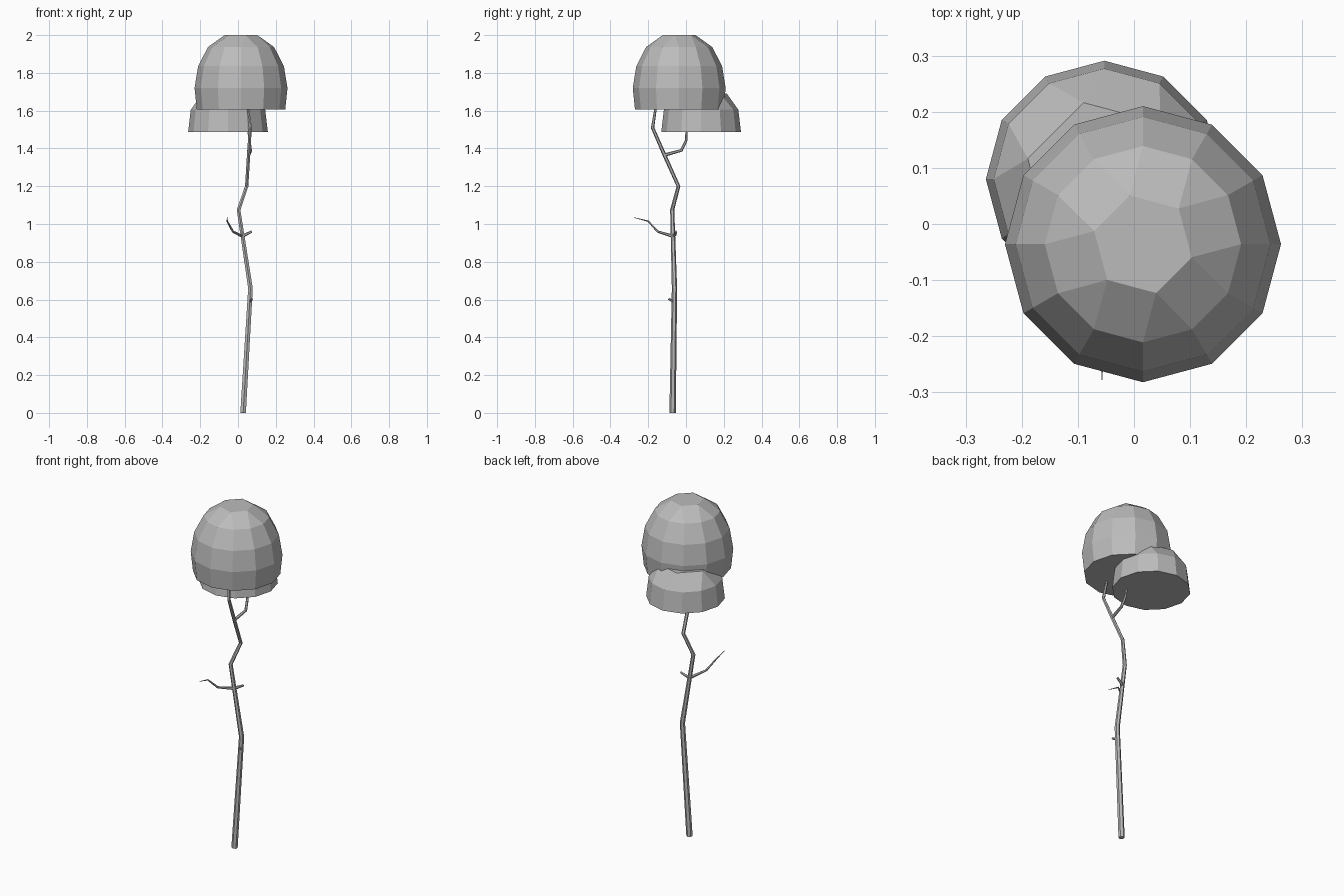
import bpy, bmesh, math
from mathutils import Vector

if "Cube" in bpy.data.objects:
    bpy.data.objects.remove(bpy.data.objects["Cube"])

grey = bpy.data.materials.new("plain grey")
grey.diffuse_color = (0.5, 0.5, 0.5, 1)
grey.use_nodes = True
grey.node_tree.nodes["Principled BSDF"].inputs["Base Color"].default_value = grey.diffuse_color


def finish(bm, name):
    bmesh.ops.recalc_face_normals(bm, faces=bm.faces[:])
    mesh = bpy.data.meshes.new(name)
    bm.to_mesh(mesh)
    bm.free()
    mesh.materials.append(grey)
    obj = bpy.data.objects.new(name, mesh)
    bpy.context.collection.objects.link(obj)
    return obj


def ring(bm, cx, cy, r, z, n, start=0.0):
    return [bm.verts.new((cx + r * math.cos(start + math.tau * i / n),
                          cy + r * math.sin(start + math.tau * i / n), z))
            for i in range(n)]


def bridge(bm, a, b):
    n = len(a)
    for i in range(n):
        bm.faces.new((a[i], a[(i + 1) % n], b[(i + 1) % n], b[i]))


def crown(name, cx, cy, profile, top):
    """Twelve-sided dome that closes with a six-sided cap."""
    bm = bmesh.new()
    rings = [ring(bm, cx, cy, r, z, 12) for r, z in profile]
    bm.faces.new(rings[0])
    for a, b in zip(rings, rings[1:]):
        bridge(bm, a, b)
    cap = ring(bm, cx, cy, top[0], top[1], 6, math.radians(45))
    last = rings[-1]
    for j in range(6):
        a, b, c = (last[(2 * j + k) % 12] for k in (1, 2, 3))
        bm.faces.new((a, b, cap[j]))
        bm.faces.new((b, c, cap[(j + 1) % 6], cap[j]))
    bm.faces.new(cap)
    return finish(bm, name)


def limb(name, points, sides=6):
    """Tapered tube through (x, y, z, radius) points."""
    bm = bmesh.new()
    pos = [Vector(p[:3]) for p in points]
    rings = []
    for i, p in enumerate(points):
        before = pos[i] - pos[i - 1] if i else pos[1] - pos[0]
        after = pos[i + 1] - pos[i] if i + 1 < len(pos) else before
        t = (before.normalized() + after.normalized()).normalized()
        u = t.cross(Vector((1, 0, 0))).normalized()
        v = t.cross(u)
        rings.append([bm.verts.new(pos[i] + p[3] * (
            u * math.cos(math.tau * k / sides) + v * math.sin(math.tau * k / sides)))
            for k in range(sides)])
    for a, b in zip(rings, rings[1:]):
        bridge(bm, a, b)
    bm.faces.new(rings[0])
    bm.faces.new(rings[-1])
    return finish(bm, name)


# Foliage
crown("upper_crown", 0.016, -0.036,
      [(0.234, 1.605), (0.246, 1.72), (0.227, 1.836), (0.175, 1.937)], (0.09, 2.0))
crown("lower_crown", -0.053, 0.08, [(0.211, 1.487), (0.197, 1.605)], (0.141, 1.69))

# Trunk
limb("trunk", [(0.027, -0.071, 0, 0.017), (0.066, -0.061, 0.66, 0.014),
               (0.003, -0.073, 1.075, 0.011), (0.046, -0.04, 1.2, 0.010),
               (0.056, -0.114, 1.365, 0.010), (0.065, -0.177, 1.51, 0.009),
               (0.052, -0.158, 1.63, 0.006)])

# Branches and twigs
limb("crown_branch", [(0.056, -0.114, 1.365, 0.009), (0.067, -0.024, 1.39, 0.008),
                      (0.06, 0.002, 1.445, 0.007), (0.05, 0.002, 1.54, 0.004)])
limb("long_twig", [(0.022, -0.067, 0.935, 0.009), (-0.027, -0.15, 0.96, 0.006),
                   (-0.057, -0.2, 1.015, 0.004), (-0.057, -0.278, 1.035, 0.001)])
limb("short_twig", [(0.022, -0.067, 0.935, 0.009), (0.042, -0.058, 0.945, 0.008),
                    (0.072, -0.052, 0.96, 0.006)])
limb("bud_stub", [(0.062, -0.063, 0.59, 0.008), (0.075, -0.092, 0.603, 0.005)])
